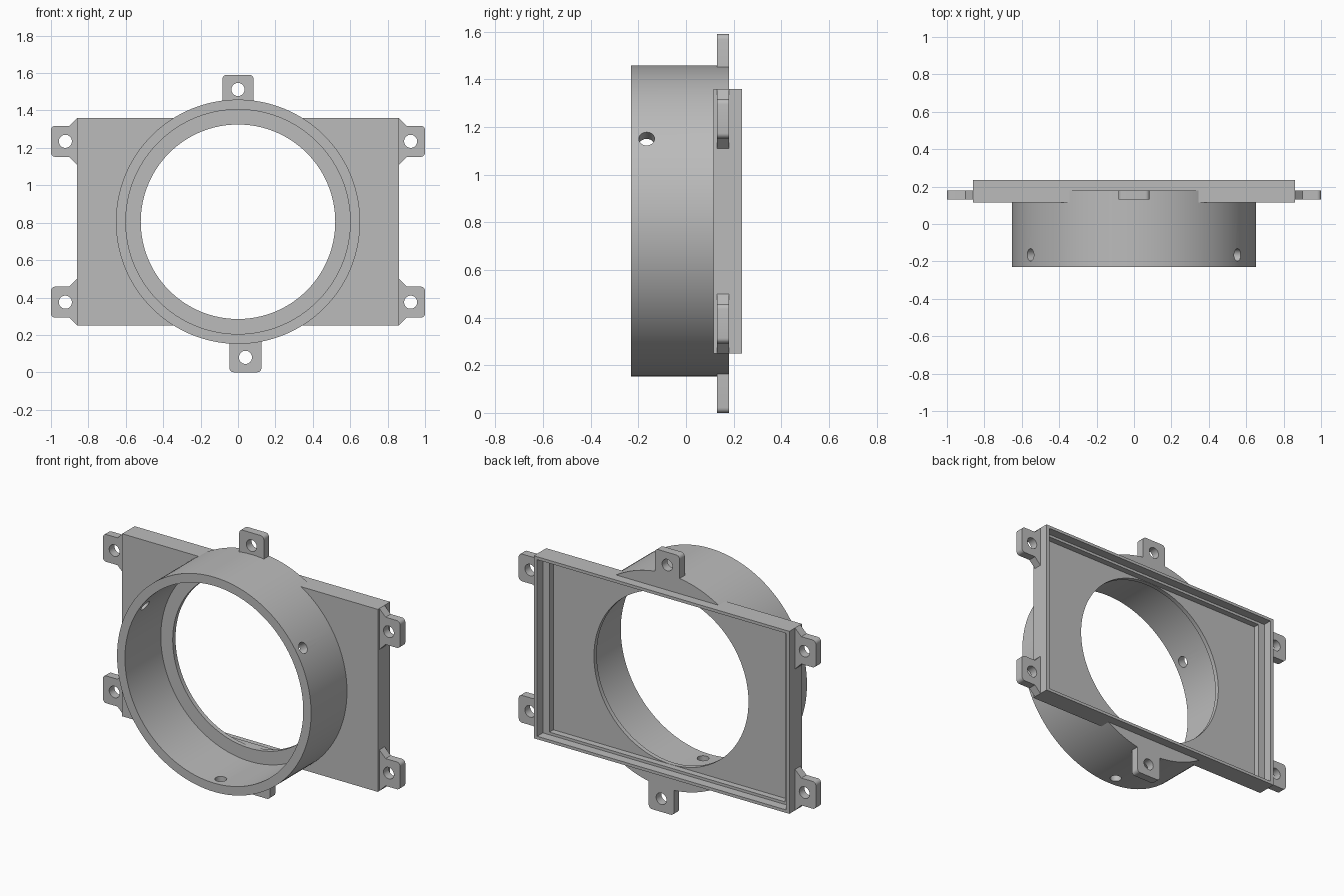
import bpy, bmesh, math
from mathutils import Matrix, Vector

if "Cube" in bpy.data.objects:
    bpy.data.objects.remove(bpy.data.objects["Cube"], do_unlink=True)

grey = bpy.data.materials.new("matte grey")
grey.use_nodes = True
COLOR = (0.5, 0.5, 0.5, 1)
grey.diffuse_color = COLOR
grey.node_tree.nodes["Principled BSDF"].inputs["Base Color"].default_value = COLOR

CZ = 0.805           # height of the ring axis
TAB_Y = (0.13, 0.18)  # front and back of the mounting tabs


def finish(name, bm):
    bmesh.ops.recalc_face_normals(bm, faces=bm.faces)
    mesh = bpy.data.meshes.new(name)
    bm.to_mesh(mesh)
    bm.free()
    mesh.materials.append(grey)
    obj = bpy.data.objects.new(name, mesh)
    bpy.context.collection.objects.link(obj)
    return obj


def box(name, x, y, z):
    bm = bmesh.new()
    bmesh.ops.create_cube(bm, size=1)
    for v in bm.verts:
        v.co = Vector((r[0] + (c + 0.5) * (r[1] - r[0])) for c, r in zip(v.co, (x, y, z)))
    return finish(name, bm)


def cylinder(name, radius, start, end, sides=128):
    start, end = Vector(start), Vector(end)
    axis = end - start
    turn = axis.to_track_quat('Z', 'Y').to_matrix().to_4x4()
    bm = bmesh.new()
    bmesh.ops.create_cone(bm, cap_ends=True, segments=sides, radius1=radius, radius2=radius,
                          depth=axis.length, matrix=Matrix.Translation((start + end) / 2) @ turn)
    return finish(name, bm)


def extrude_outline(name, points):
    """Extrude an x-z outline through the tab thickness."""
    bm = bmesh.new()
    face = bm.faces.new([bm.verts.new((x, TAB_Y[0], z)) for x, z in points])
    made = bmesh.ops.extrude_face_region(bm, geom=[face])["geom"]
    bmesh.ops.translate(bm, vec=(0, TAB_Y[1] - TAB_Y[0], 0),
                        verts=[e for e in made if isinstance(e, bmesh.types.BMVert)])
    return finish(name, bm)


def combine(obj, other, operation):
    other.hide_render = True
    mod = obj.modifiers.new(operation.lower(), 'BOOLEAN')
    mod.operation, mod.solver, mod.object = operation, 'EXACT', other
    bpy.context.view_layer.objects.active = obj
    bpy.ops.object.modifier_apply(modifier=mod.name)
    bpy.data.objects.remove(other, do_unlink=True)


def smooth(obj):
    bpy.ops.object.select_all(action='DESELECT')
    obj.select_set(True)
    bpy.context.view_layer.objects.active = obj
    bpy.ops.object.shade_smooth_by_angle(angle=math.radians(30))


def corner(cx, cz, start, radius=0.022, steps=5):
    """Points of a rounded quarter corner, counter-clockwise."""
    angles = [math.radians(start + 90 * i / steps) for i in range(steps + 1)]
    return [(cx + radius * math.cos(a), cz + radius * math.sin(a)) for a in angles]


def tab(name, points, hx, hz):
    obj = extrude_outline(name, points)
    combine(obj, cylinder("screw_hole", 0.035, (hx, 0, hz), (hx, 0.4, hz), 32), 'DIFFERENCE')
    smooth(obj)


# Ring and rectangular plate joined into one housing
housing = box("housing", (-0.86, 0.86), (0.115, 0.235), (0.25, 1.36))
combine(housing, cylinder("ring", 0.653, (0, -0.23, CZ), (0, 0.18, CZ)), 'UNION')

# Front bore, with a thin lip left at the back
combine(housing, cylinder("bore", 0.6, (0, -0.4, CZ), (0, 0.115, CZ)), 'DIFFERENCE')

# Stepped rectangular recess in the back
for mx, mz, floor in ((0.023, 0.018, 0.18), (0.067, 0.034, 0.142)):
    combine(housing, box("recess", (-0.86 + mx, 0.86 - mx), (floor, 0.4),
                         (0.25 + mz, 1.36 - mz)), 'DIFFERENCE')

# Round opening through the lip
combine(housing, cylinder("opening", 0.52, (0, 0, CZ), (0, 0.4, CZ)), 'DIFFERENCE')

# Radial screw holes near the front edge
for degrees in (32, 148, 270):
    a = math.radians(degrees)
    ends = [(r * math.cos(a), -0.165, CZ + r * math.sin(a)) for r in (0.5, 0.75)]
    combine(housing, cylinder("radial_hole", 0.033, *ends, 32), 'DIFFERENCE')
smooth(housing)

# Side ears with sloped roots
for side, label in ((1, "left"), (-1, "right")):
    for cz, level in ((1.235, "upper"), (0.375, "lower")):
        low, high = cz - 0.083, cz + 0.083
        root = (0.125, 0.125)
        outline = [(0.86, cz - root[0]), (0.902, low)]
        outline += corner(0.978, low + 0.022, 270) + corner(0.978, high - 0.022, 0)
        outline += [(0.902, high), (0.86, cz + root[1])]
        tab(f"{level}_{label}_ear", [(side * x, z) for x, z in outline], side * 0.923, cz)

# Top and bottom tabs on the ring
tab("top_tab", [(-0.083, 1.44), (0.083, 1.44)] + corner(0.061, 1.568, 0)
    + corner(-0.061, 1.568, 90), 0, 1.512)
tab("bottom_tab", [(0.125, 0.17), (-0.045, 0.17)] + corner(-0.023, 0.022, 180)
    + corner(0.103, 0.022, 270), 0.04, 0.08)
